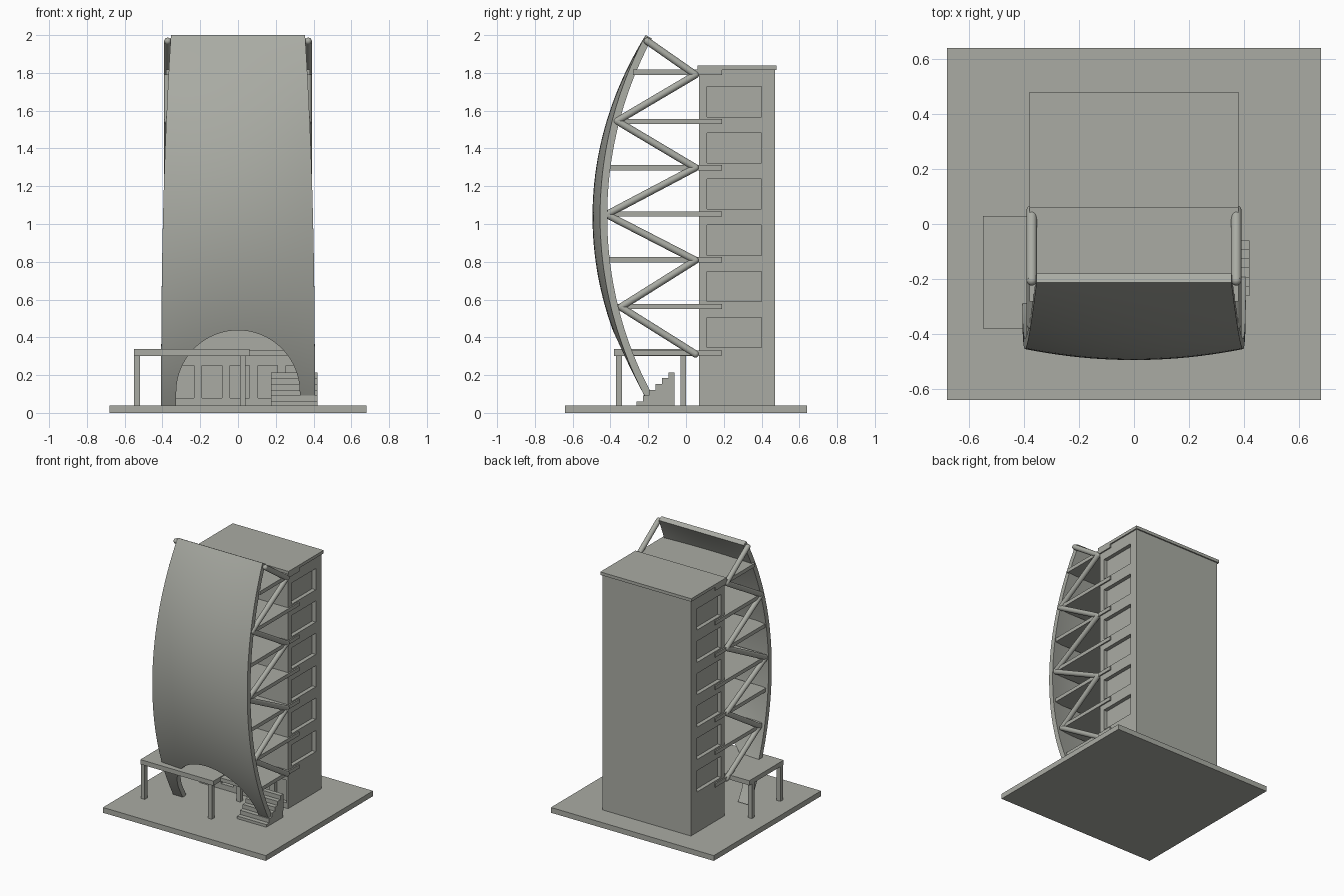
import bpy, bmesh, math
from mathutils import Vector

if "Cube" in bpy.data.objects:
    bpy.data.objects.remove(bpy.data.objects["Cube"])

grey = bpy.data.materials.new("warm_grey")
grey.diffuse_color = (0.40, 0.41, 0.37, 1)
grey.use_nodes = True
grey.node_tree.nodes["Principled BSDF"].inputs["Base Color"].default_value = grey.diffuse_color


def finish(bm, name):
    bmesh.ops.recalc_face_normals(bm, faces=bm.faces)
    me = bpy.data.meshes.new(name)
    bm.to_mesh(me)
    bm.free()
    ob = bpy.data.objects.new(name, me)
    ob.data.materials.append(grey)
    bpy.context.collection.objects.link(ob)
    return ob


def add_box(bm, x0, x1, y0, y1, z0, z1):
    r = bmesh.ops.create_cube(bm, size=1)
    for v in r["verts"]:
        v.co = ((x0 + x1) / 2 + v.co.x * (x1 - x0),
                (y0 + y1) / 2 + v.co.y * (y1 - y0),
                (z0 + z1) / 2 + v.co.z * (z1 - z0))


def boxes(name, *specs):
    bm = bmesh.new()
    for s in specs:
        add_box(bm, *s)
    return finish(bm, name)


def prism(name, pts, direction):
    """Extrude a closed outline of 3D points along a direction."""
    bm = bmesh.new()
    f = bm.faces.new([bm.verts.new(p) for p in pts])
    r = bmesh.ops.extrude_face_region(bm, geom=[f])
    moved = [g for g in r["geom"] if isinstance(g, bmesh.types.BMVert)]
    bmesh.ops.translate(bm, verts=moved, vec=direction)
    return finish(bm, name)


def cut(ob, cutter):
    m = ob.modifiers.new("cut", "BOOLEAN")
    m.operation = "DIFFERENCE"
    m.solver = "EXACT"
    m.object = cutter
    bpy.context.view_layer.objects.active = ob
    bpy.ops.object.modifier_apply(modifier=m.name)
    bpy.data.objects.remove(cutter)


def smooth(ob, angle=35):
    bpy.ops.object.select_all(action="DESELECT")
    ob.select_set(True)
    bpy.context.view_layer.objects.active = ob
    bpy.ops.object.shade_smooth_by_angle(angle=math.radians(angle))


# ground plate, tower and roof
boxes("ground_plate", (-.68, .68, -.64, .64, 0, .04))
tower = boxes("tower", (-.37, .37, .07, .47, .04, 1.82))
boxes("roof", (-.38, .38, .06, .48, 1.815, 1.838))

# recessed windows: six on each side wall, a row at the entrance
recesses = []
for i in range(6):
    z = .345 + .2445 * i
    for s in (-1, 1):
        recesses.append((min(s * .34, s * .45), max(s * .34, s * .45),
                         .11, .40, z, z + .16))
for i in range(5):
    x = .01 + .148 * (i - 2)
    recesses.append((x - .052, x + .052, 0, .10, .08, .25))
cut(tower, boxes("window_cutter", *recesses))


# curved front shield
def edge_y(z):
    return -.455 + 2.03 - math.sqrt(2.03 ** 2 - (z - 1.04) ** 2)


def shield_point(u, z):
    w = .407 - .052 * (z / 2) ** 2.5
    t = (z - 1.04) / .96
    bulge = .04 * max(0, 1 - t * t) * (1 - u * u)
    return Vector((u * w, edge_y(z) - bulge, z))


NU, NZ, THICK = 20, 48, .038
bm = bmesh.new()
layers = []
for back in (0, 1):
    grid = []
    for j in range(NZ + 1):
        z = .03 + 1.97 * j / NZ
        slope = (edge_y(z + .001) - edge_y(z - .001)) / .002
        inward = Vector((0, 1, -slope)).normalized() * THICK * back
        grid.append([bm.verts.new(shield_point(2 * i / NU - 1, z) + inward)
                     for i in range(NU + 1)])
    layers.append(grid)
    for j in range(NZ):
        for i in range(NU):
            bm.faces.new((grid[j][i], grid[j][i + 1],
                          grid[j + 1][i + 1], grid[j + 1][i]))
a, b = layers
for j in range(NZ):
    for i in (0, NU):
        bm.faces.new((a[j][i], a[j + 1][i], b[j + 1][i], b[j][i]))
for i in range(NU):
    for j in (0, NZ):
        bm.faces.new((a[j][i], a[j][i + 1], b[j][i + 1], b[j][i]))
shield = finish(bm, "front_shield")

# arched entrance opening through the shield
arch = [(-.327, -.8, -.1), (.327, -.8, -.1)]
for i in range(41):
    k = math.pi * i / 40
    arch.append((.327 * math.cos(k), -.8, .11 + .327 * math.sin(k)))
cut(shield, prism("arch_cutter", arch, (0, .85, 0)))
smooth(shield)

# floor slabs tying the tower to the shield
for i, z in enumerate((.317, .563, .81, 1.053, 1.298, 1.543, 1.803)):
    boxes(f"floor_slab_{i + 1}",
          (-.38, .38, edge_y(z) + .025, .19, z - .014, z + .014))

# zigzag tube trusses on both sides
nodes = [(-.205, 1.968), (.05, 1.79), (-.365, 1.545), (.05, 1.298),
         (-.42, 1.05), (.05, .808), (-.345, .56), (.05, .312)]
for side, label in ((-1, "left"), (1, "right")):
    bm = bmesh.new()
    pts = [Vector((side * .372, y, z)) for y, z in nodes]
    for p, q in zip(pts, pts[1:]):
        d = q - p
        mat = d.to_track_quat("Z", "Y").to_matrix().to_4x4()
        mat.translation = (p + q) / 2
        bmesh.ops.create_cone(bm, cap_ends=True, segments=16, radius1=.019,
                              radius2=.019, depth=d.length, matrix=mat)
    for p in pts:
        r = bmesh.ops.create_uvsphere(bm, u_segments=16, v_segments=8, radius=.019)
        bmesh.ops.translate(bm, verts=r["verts"], vec=p)
    smooth(finish(bm, f"{label}_truss"))

# entrance canopy on four posts
boxes("canopy_top", (-.55, .06, -.38, .03, .302, .337))
boxes("canopy_posts", *[(x, x + .03, y, y + .03, .03, .31)
                        for x in (-.55, .01) for y in (-.37, -.03)])

# solid entrance stair
steps = [(.175, -.06, .03), (.175, -.262, .03)]
for i in range(6):
    y, z = -.262 + .0337 * i, .06 + .031 * i
    steps += [(.175, y, z), (.175, y + .0337, z)]
prism("stair", steps, (.245, 0, 0))
